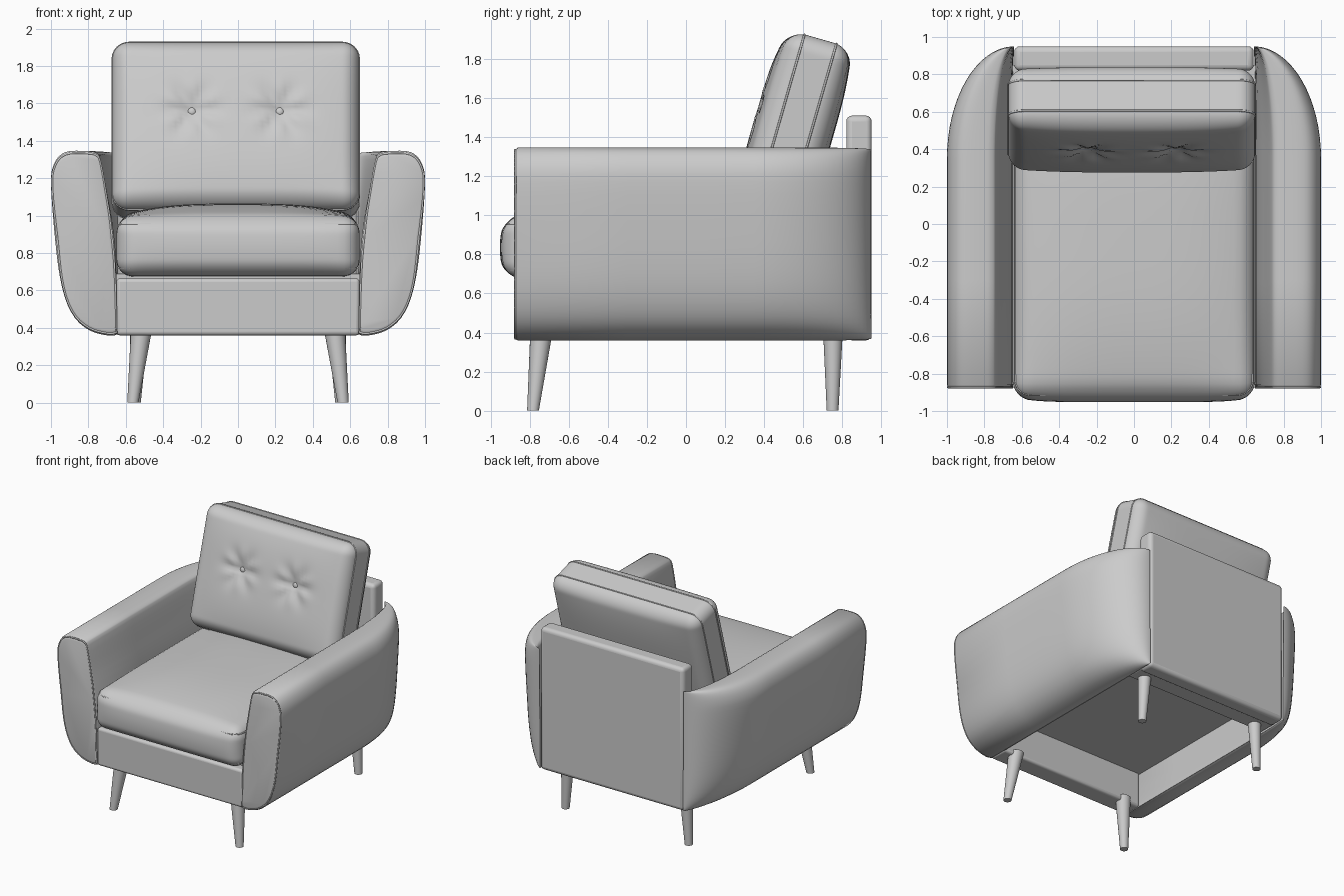
import bpy, bmesh
from math import sin, cos, pi, radians, exp, atan2, hypot, sqrt
from mathutils import Vector, Matrix

if "Cube" in bpy.data.objects:
    bpy.data.objects.remove(bpy.data.objects["Cube"])


def finish(name, bm, mirror=False, bevel=0, angle=40):
    bmesh.ops.recalc_face_normals(bm, faces=bm.faces)
    me = bpy.data.meshes.new(name)
    bm.to_mesh(me)
    bm.free()
    ob = bpy.data.objects.new(name, me)
    bpy.context.collection.objects.link(ob)
    if bevel:
        m = ob.modifiers.new("bevel", 'BEVEL')
        m.width, m.segments = bevel, 4
    if mirror:
        ob.modifiers.new("mirror", 'MIRROR')
    bpy.ops.object.select_all(action='DESELECT')
    ob.select_set(True)
    bpy.context.view_layer.objects.active = ob
    bpy.ops.object.shade_smooth_by_angle(angle=radians(angle))
    return ob


def box(name, lo, hi, bevel=0.02):
    bm = bmesh.new()
    lo, hi = Vector(lo), Vector(hi)
    bmesh.ops.create_cube(bm, size=1, matrix=Matrix.Translation((lo + hi) / 2) @ Matrix.Diagonal((*(hi - lo), 1)))
    return finish(name, bm, bevel=bevel)


def loft(name, rings, mirror=True):
    bm = bmesh.new()
    vr = [[bm.verts.new(p) for p in r] for r in rings]
    n = len(vr[0])
    for a, b in zip(vr, vr[1:]):
        for i in range(n):
            bm.faces.new((a[i], a[(i + 1) % n], b[(i + 1) % n], b[i]))
    bm.faces.new(vr[0])
    bm.faces.new(vr[-1])
    return finish(name, bm, mirror)


def cushion(name, half, r, axis, crown, cuts, extra=None):
    """Rounded box whose faces across one axis swell outwards (crown = low side, high side)."""
    bm = bmesh.new()
    bmesh.ops.create_cube(bm, size=2)
    bmesh.ops.subdivide_edges(bm, edges=bm.edges[:], cuts=cuts, use_grid_fill=True)
    o = [i for i in range(3) if i != axis]
    for v in bm.verts:
        q = Vector([sin(c * pi / 2) * h for c, h in zip(v.co, half)])
        core = Vector([max(r - h, min(h - r, c)) for c, h in zip(q, half)])
        p = core + (q - core).normalized() * r
        swell = 1
        for i in o:
            swell *= 1 - min(1, abs(p[i] / half[i])) ** 3
        t = p[axis] / half[axis]
        p[axis] += t * swell * crown[t > 0]
        if extra:
            extra(p)
        v.co = p
    return finish(name, bm, angle=60)


def piping(name, pts, depth=0.006):
    cu = bpy.data.curves.new(name, 'CURVE')
    cu.dimensions = '3D'
    cu.bevel_depth, cu.bevel_resolution = depth, 1
    s = cu.splines.new('POLY')
    s.points.add(len(pts) - 1)
    for sp, p in zip(s.points, pts):
        sp.co = (*p, 1)
    s.use_cyclic_u = True
    ob = bpy.data.objects.new(name, cu)
    bpy.context.collection.objects.link(ob)
    return ob


def round_rect(hx, hy, r):
    return [(sx * (hx - r) + r * cos(a0 + k * pi / 12), sy * (hy - r) + r * sin(a0 + k * pi / 12))
            for sx, sy, a0 in ((1, 1, 0), (-1, 1, pi / 2), (-1, -1, pi), (1, -1, 1.5 * pi)) for k in range(7)]


def smooth_loop(p, n=3):
    out = []
    for i in range(len(p)):
        a, b, c, d = (Vector(p[(i + j) % len(p)]) for j in (-1, 0, 1, 2))
        for k in range(n):
            t = k / n
            out.append(0.5 * (2 * b + (c - a) * t + (2 * a - 5 * b + 4 * c - d) * t * t + (3 * b - a - 3 * c + d) * t ** 3))
    return out


# Arms: front profile carried backwards, curving in to meet the back panel
prof = smooth_loop([(.65, .365), (.70, .36), (.79, .385), (.87, .45), (.925, .56), (.96, .72), (.985, .95),
                    (1, 1.17), (.99, 1.26), (.955, 1.32), (.90, 1.345), (.80, 1.345), (.757, 1.335),
                    (.735, 1.30), (.70, 1.12), (.67, .95), (.652, .75), (.648, .40)])
mid = Vector((.81, .86))


def arm_ring(y, inset=0.0, k=1.0):
    ring = []
    for p in prof:
        d = p - mid
        q = p - d.normalized() * inset
        ring.append((.64 + (q.x - .64) * k, y, q.y))
    return ring


rings = [arm_ring(-.88, .03), arm_ring(-.875, .012), arm_ring(-.86), arm_ring(-.3), arm_ring(.1)]
for i in range(17):
    a = radians(88.5) * i / 16
    rings.append(arm_ring(.35 + .6 * sin(a), .012 * (i / 16) ** 3, cos(a)))
loft("arms", rings)
for s, side in ((1, "right"), (-1, "left")):
    piping(side + "_arm_piping", [(s * x, y, z) for x, y, z in arm_ring(-.873, .012)])

# Frame: front rail, back rail, deck and back panel
box("front_rail", (-.65, -.87, .36), (.65, -.71, .665))
box("back_rail", (-.64, .70, .37), (.64, .86, .66), .01)
box("seat_deck", (-.66, -.80, .64), (.66, .85, .69), .005)
box("back_panel", (-.64, .82, .36), (.64, .95, 1.51), .03)


# Seat cushion with seams
def nose(p):
    if p.y < -.7:
        p.y -= .025 * (1 - min(1, abs(p.x) / .65) ** 6) * max(0, 1 - (p.z / .16) ** 2) * (-p.y - .7) / .15


seat = cushion("seat_cushion", (.65, .865, .16), .09, 2, (0, .07), 30, nose)
seat.location = (0, -.06, .835)
for z, n in ((.955, "upper"), (.72, "lower")):
    piping("seat_%s_seam" % n, [(x, y - .06, z) for x, y in round_rect(.635, .853, .08)])

# Back cushion, leaning back, with two tufted buttons
buttons = [(-.235, .06), (.235, .06)]


def tuft(p):
    if p.y < 0:
        for bx, bz in buttons:
            dx, dz = p.x - bx, p.z - bz
            d = hypot(dx, dz)
            p.y += .055 * exp(-d / .07) + .009 * cos(6 * atan2(dz, dx)) * exp(-((d - .1) / .07) ** 2)


lean = Matrix.Translation((-.012, .56, 1.455)) @ Matrix.Rotation(radians(-16), 4, 'X')
back = cushion("back_cushion", (.66, .165, .465), .09, 1, (.05, .035), 64, tuft)
back.matrix_world = lean
for y, n in ((-.085, "front"), (.085, "rear")):
    piping("back_cushion_%s_seam" % n, [(x, y, z) for x, z in round_rect(.659, .464, .09)]).matrix_world = lean
for i, (bx, bz) in enumerate(buttons):
    bm = bmesh.new()
    bmesh.ops.create_uvsphere(bm, u_segments=16, v_segments=8, radius=.024,
                              matrix=Matrix.Translation((bx, -.165, bz)) @ Matrix.Diagonal((1, .6, 1, 1)))
    finish("button_%d" % (i + 1), bm).matrix_world = lean


# Legs: tapered and splayed
def leg(name, top, foot):
    rings = []
    for (x, y, z, r) in (foot, top):
        rings.append([(x + r * cos(k * pi / 12), y + r * sin(k * pi / 12), z) for k in range(24)])
    loft(name, rings)


leg("front_legs", (.515, -.74, .40, .057), (.562, -.783, 0, .03))
leg("back_legs", (.528, .752, .40, .05), (.55, .75, 0, .03))
